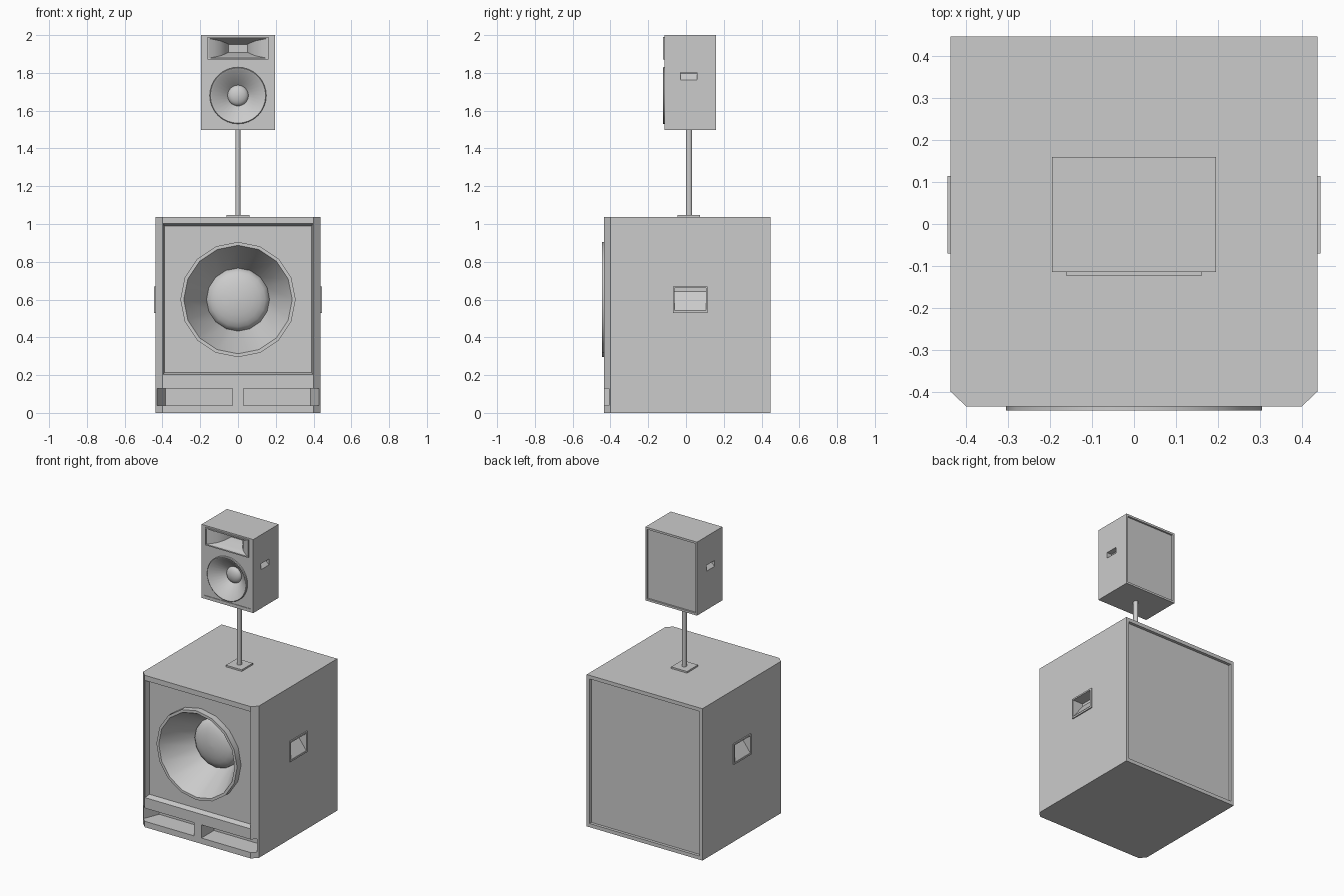
import bpy, bmesh
from math import sin, cos, pi, radians

if "Cube" in bpy.data.objects:
    bpy.data.objects.remove(bpy.data.objects["Cube"])


def loft(name, rings):
    """Closed solid through matching rings of points, capped at both ends."""
    bm = bmesh.new()
    vs = [[bm.verts.new(p) for p in r] for r in rings]
    n = len(vs[0])
    for a, b in zip(vs, vs[1:]):
        for i in range(n):
            j = (i + 1) % n
            bm.faces.new((a[i], a[j], b[j], b[i]))
    bm.faces.new(vs[0])
    bm.faces.new(vs[-1])
    bmesh.ops.recalc_face_normals(bm, faces=bm.faces)
    me = bpy.data.meshes.new(name)
    bm.to_mesh(me)
    bm.free()
    ob = bpy.data.objects.new(name, me)
    bpy.context.collection.objects.link(ob)
    return ob


def box(name, x0, x1, y0, y1, z0, z1):
    return loft(name, [[(x0, y0, z), (x1, y0, z), (x1, y1, z), (x0, y1, z)] for z in (z0, z1)])


def rect_y(hx, hz, cz, y):
    return [(-hx, y, cz - hz), (hx, y, cz - hz), (hx, y, cz + hz), (-hx, y, cz + hz)]


def circle_y(r, cz, y, n):
    return [(r * cos(2 * pi * i / n), y, cz + r * sin(2 * pi * i / n)) for i in range(n)]


def select(ob):
    bpy.ops.object.select_all(action='DESELECT')
    ob.select_set(True)
    bpy.context.view_layer.objects.active = ob


def cut(targets, cutter):
    for t in targets:
        select(t)
        m = t.modifiers.new("cut", 'BOOLEAN')
        m.operation = 'DIFFERENCE'
        m.solver = 'EXACT'
        m.object = cutter
        bpy.ops.object.modifier_apply(modifier=m.name)
    bpy.data.objects.remove(cutter)


def smooth(ob):
    select(ob)
    bpy.ops.object.shade_smooth_by_angle(angle=radians(32))


def woofer(name, cz, profile, n):
    """Lathe (radius, y) profile about the y axis."""
    smooth(loft(name, [circle_y(r, cz, y, n) for r, y in profile]))


def dome(r, y_base, y_tip, steps=6):
    pts = [(r * cos(a), y_base + (y_tip - y_base) * sin(a))
           for a in (pi / 2 * i / steps for i in range(steps))]
    return pts + [(r * 0.03, y_tip)]


def handle_cutter(s, x, depth, y0, y1, z0, z1):
    """Wedge pocket, deep at the top and sloping out to the bottom edge."""
    pts = [(x + .03, z0), (x, z0), (x - depth, z1 - .15 * (z1 - z0)), (x - depth, z1), (x + .03, z1)]
    return loft("handle_cutter", [[(s * px, y, pz) for px, pz in pts] for y in (y0, y1)])


# Subwoofer cabinet with chamfered front corners
plan = [(-.40, -.435), (.40, -.435), (.437, -.40), (.437, .447), (-.437, .447), (-.437, -.40)]
sub = loft("sub_cabinet", [[(x, y, z) for x, y in plan] for z in (0, 1.037)])
# Front baffle recess with sloped edges
cut([sub], loft("cutter", [rect_y(.40, .402, .602, -.445), rect_y(.398, .40, .602, -.435),
                           rect_y(.388, .388, .602, -.40)]))
# Woofer hole and back panel recess
cut([sub], loft("cutter", [circle_y(.284, .60, y, 16) for y in (-.5, -.18)]))
cut([sub], box("cutter", -.415, .415, .427, .5, .025, 1.012))
# Bass ports and side handles
for s, side in ((-1, "left"), (1, "right")):
    port = [(.028, -.5), (.43, -.5), (.43, -.41), (.385, -.30), (.028, -.30)]
    cut([sub], loft("cutter", [[(s * x, y, z) for x, y in port] for z in (.04, .13)]))
    xs = sorted((s * .43, s * .445))
    frame = box("sub_handle_frame_" + side, *xs, -.07, .115, .53, .67)
    cut([sub, frame], handle_cutter(s, .442, .075, -.062, .105, .542, .66))

# Subwoofer driver: flange, cone and dust cap
woofer("sub_woofer", .60,
       [(.01, -.19), (.278, -.19), (.278, -.402), (.305, -.402), (.305, -.445), (.287, -.445)]
       + dome(.167, -.22, -.285), 16)

# Pole and its mounting plate
box("pole_plate", -.06, .06, -.045, .075, 1.035, 1.048)
pole = loft("pole", [[(.014 * cos(i * pi / 8), .016 + .017 * sin(i * pi / 8), z) for i in range(16)]
                     for z in (1.04, 1.505)])
smooth(pole)

# Top speaker cabinet
top = box("top_cabinet", -.195, .195, -.114, .16, 1.498, 2.0)
cut([top], box("cutter", -.175, .175, -.2, -.11, 1.52, 1.84))
cut([top], loft("cutter", [circle_y(.14, 1.68, y, 32) for y in (-.2, -.01)]))
cut([top], box("cutter", -.158, .158, -.2, .02, 1.875, 1.985))
cut([top], box("cutter", -.182, .182, .148, .3, 1.512, 1.986))
for s in (-1, 1):
    cut([top], handle_cutter(s, .194, .035, -.03, .057, 1.762, 1.802))

# Top woofer
woofer("top_woofer", 1.68,
       [(.004, -.015), (.137, -.015), (.137, -.108), (.15, -.108), (.15, -.12), (.146, -.123), (.138, -.12)]
       + dome(.055, -.04, -.068), 32)

# Horn with flared mouth
horn = box("horn", -.162, .162, -.123, .03, 1.87, 1.99)
flare = [(.155, .052, -.14), (.155, .052, -.12), (.125, .046, -.105), (.095, .04, -.082),
         (.068, .03, -.05), (.05, .021, 0)]
cut([horn], loft("cutter", [rect_y(hx, hz, 1.93, y) for hx, hz, y in flare]))
smooth(horn)
